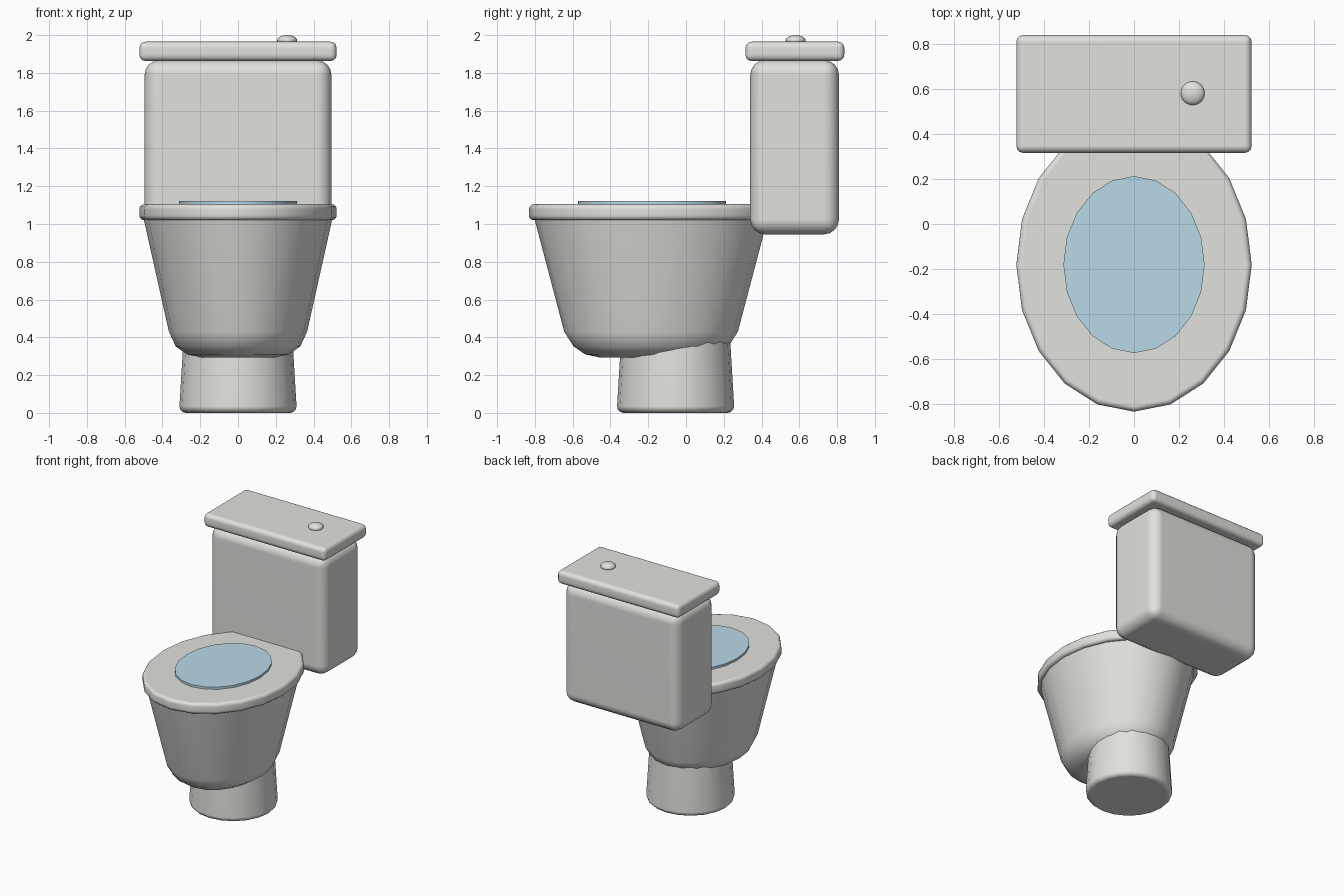
import bpy
import bmesh
from math import cos, sin, pi, radians

if "Cube" in bpy.data.objects:
    bpy.data.objects.remove(bpy.data.objects["Cube"], do_unlink=True)


def make_material(name, color):
    mat = bpy.data.materials.new(name)
    mat.use_nodes = True
    mat.diffuse_color = color
    mat.node_tree.nodes["Principled BSDF"].inputs["Base Color"].default_value = color
    return mat


ceramic = make_material("white ceramic", (0.75, 0.75, 0.72, 1))
water_blue = make_material("water blue", (0.5, 0.72, 0.83, 1))


def finish(bm, name, mat):
    """Turn a bmesh into a smooth object whose broad faces still shade flat."""
    bmesh.ops.recalc_face_normals(bm, faces=bm.faces)
    mesh = bpy.data.meshes.new(name)
    bm.to_mesh(mesh)
    bm.free()
    mesh.materials.append(mat)
    obj = bpy.data.objects.new(name, mesh)
    bpy.context.collection.objects.link(obj)
    bpy.ops.object.select_all(action="DESELECT")
    obj.select_set(True)
    bpy.context.view_layer.objects.active = obj
    bpy.ops.object.shade_smooth_by_angle(angle=radians(40))
    weighted = obj.modifiers.new("weighted normals", "WEIGHTED_NORMAL")
    weighted.keep_sharp = True
    return obj


def loft(name, mat, center_y, rings, sides=20):
    """Stack elliptical rings of (height, x radius, y radius) and cap both ends."""
    bm = bmesh.new()
    loops = []
    for z, rx, ry in rings:
        angles = [2 * pi * i / sides for i in range(sides)]
        loops.append([bm.verts.new((rx * cos(a), center_y + ry * sin(a), z)) for a in angles])
    for low, high in zip(loops, loops[1:]):
        for i in range(sides):
            j = (i + 1) % sides
            bm.faces.new((low[i], low[j], high[j], high[i]))
    bm.faces.new(loops[0][::-1])
    bm.faces.new(loops[-1])
    return finish(bm, name, mat)


def rounded_box(name, mat, low, high, radius, segments):
    bm = bmesh.new()
    bmesh.ops.create_cube(bm, size=1)
    for v in bm.verts:
        v.co = [(a + b) / 2 + c * (b - a) for a, b, c in zip(low, high, v.co)]
    bmesh.ops.bevel(bm, geom=bm.edges[:], offset=radius, segments=segments,
                    profile=0.5, affect="EDGES", clamp_overlap=True)
    return finish(bm, name, mat)


def rim_arc(z, rx, ry, radius, start, steps=3):
    """Quarter-round edge whose arc begins at the given angle."""
    arc = [start + pi / 2 * i / steps for i in range(steps + 1)]
    return [(z + radius * sin(a), rx - radius + radius * cos(a),
             ry - radius + radius * cos(a)) for a in arc]


# Pedestal foot, its upper end hidden inside the bowl
loft("pedestal", ceramic, -0.055,
     rim_arc(0.035, 0.31, 0.31, 0.035, -pi / 2) + [(0.45, 0.285, 0.285)])

# Tapered bowl with a rounded underside
loft("bowl", ceramic, -0.185,
     [(0.293, 0.20, 0.27), (0.31, 0.27, 0.35), (0.352, 0.33, 0.41),
      (0.43, 0.366, 0.46), (1.03, 0.50, 0.618)])

# Seat ring and the water disc lying on it
loft("seat", ceramic, -0.18,
     rim_arc(1.045, 0.522, 0.652, 0.025, -pi / 2) + rim_arc(1.08, 0.522, 0.652, 0.025, 0))
loft("water", water_blue, -0.18, [(1.1, 0.313, 0.392), (1.122, 0.313, 0.392)])

# Cistern, lid and flush button
rounded_box("tank", ceramic, (-0.495, 0.34, 0.945), (0.495, 0.81, 1.868), 0.08, 4)
rounded_box("tank_lid", ceramic, (-0.522, 0.315, 1.863), (0.522, 0.838, 1.965), 0.032, 3)

bm = bmesh.new()
bmesh.ops.create_uvsphere(bm, u_segments=20, v_segments=12, radius=1)
for v in bm.verts:
    v.co = (0.26 + 0.053 * v.co.x, 0.58 + 0.053 * v.co.y, 1.972 + 0.028 * v.co.z)
finish(bm, "flush_button", ceramic)
